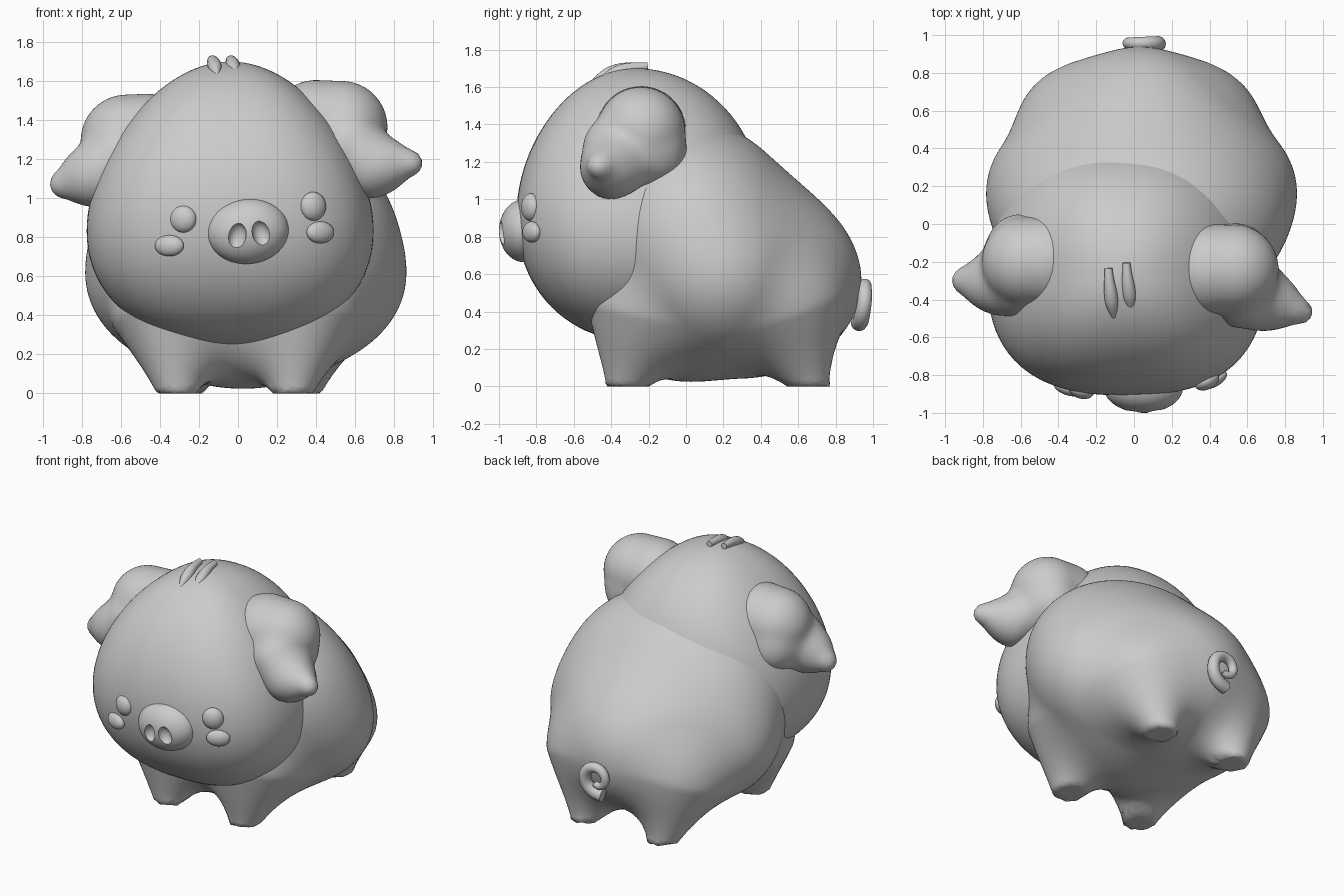
import bpy, bmesh, math
from mathutils import Vector, Matrix

if "Cube" in bpy.data.objects:
    bpy.data.objects.remove(bpy.data.objects["Cube"])


def finish(name, bm):
    me = bpy.data.meshes.new(name)
    bm.to_mesh(me)
    bm.free()
    for p in me.polygons:
        p.use_smooth = True
    ob = bpy.data.objects.new(name, me)
    bpy.context.collection.objects.link(ob)
    return ob


def ellipsoid(name, c, r, yaw=0, roll=0, seg=32):
    bm = bmesh.new()
    bmesh.ops.create_uvsphere(bm, u_segments=seg, v_segments=seg // 2, radius=1)
    m = (Matrix.Translation(c) @ Matrix.Rotation(yaw, 4, 'Z')
         @ Matrix.Rotation(roll, 4, 'Y') @ Matrix.Diagonal((*r, 1)))
    bm.transform(m)
    return finish(name, bm)


# Distance functions for the smoothly blended parts
def egg(c, r):
    cx, cy, cz = c
    a, b, d = r

    def f(p):
        x, y, z = (p.x - cx) / a, (p.y - cy) / b, (p.z - cz) / d
        k0 = math.sqrt(x * x + y * y + z * z)
        k1 = math.sqrt((x / a) ** 2 + (y / b) ** 2 + (z / d) ** 2)
        return k0 * (k0 - 1) / max(k1, 1e-6)
    return f


def cone(a, ra, b, rb):
    a, b = Vector(a), Vector(b)
    ab = b - a
    l2 = ab.length_squared

    def f(p):
        t = min(1, max(0, (p - a).dot(ab) / l2))
        return (p - a - ab * t).length - ra - (rb - ra) * t
    return f


def blend(name, parts, centre, level, floor=False):
    """Shrink an icosphere onto the smooth union of (function, softness) parts."""
    c = Vector(centre)
    bm = bmesh.new()
    bmesh.ops.create_icosphere(bm, subdivisions=level, radius=1)
    for v in bm.verts:
        n = v.co.normalized()
        t = 1.3
        for _ in range(40):
            p = c + n * t
            d = parts[0][0](p)
            for f, k in parts[1:]:
                e = f(p)
                h = max(k - abs(d - e), 0) / k
                d = min(d, e) - h * h * k / 4
            if floor:
                d = max(d, -p.z)
            t -= d * 0.85
            if abs(d) < 0.0008:
                break
        v.co = c + n * max(t, 0.01)
    return finish(name, bm)


def tube(name, pts, radii):
    cu = bpy.data.curves.new(name, 'CURVE')
    cu.dimensions = '3D'
    cu.bevel_depth = 1
    cu.bevel_resolution = 5
    cu.use_fill_caps = True
    cu.resolution_u = 5
    s = cu.splines.new('NURBS')
    s.points.add(len(pts) - 1)
    for q, p, r in zip(s.points, pts, radii):
        q.co = (*p, 1)
        q.radius = r
    s.order_u = 3
    s.use_endpoint_u = True
    ob = bpy.data.objects.new(name, cu)
    bpy.context.collection.objects.link(ob)
    return ob


# Body with four stubby legs
legs = [(cone((x, y, 0.0), 0.1, (x * 1.12, hy, 0.4), 0.27), 0.2)
        for x, y, hy in ((-0.31, -0.33, -0.25), (0.28, -0.33, -0.25),
                         (-0.28, 0.67, 0.54), (0.32, 0.67, 0.54))]
blend("body", [(egg((0.04, 0.19, 0.58), (0.81, 0.53, 0.52)), 0),
               (egg((0.04, 0.02, 0.85), (0.74, 0.56, 0.57)), 0.26),
               (egg((0.03, 0.5, 0.56), (0.45, 0.43, 0.41)), 0.3),
               (egg((0.02, -0.02, 0.44), (0.6, 0.42, 0.41)), 0.1)] + legs,
      (0.04, 0.12, 0.5), 6, True)

# Head: a sphere narrowing towards the top, squarer towards the face
head = ellipsoid("head", (0, 0, 0), (0.745, 0.64, 0.73), seg=96)
for v in head.data.vertices:
    z = v.co.z + 0.97
    x, y = v.co.x / 0.745, v.co.y / 0.64
    r = math.hypot(x, y)
    if r > 1e-4:
        n = 2.55 if y < 0 else 2.25
        s = (abs(x / r) ** n + abs(y / r) ** n) ** (-1 / n)
        v.co.x *= s
        v.co.y *= s
    v.co.x = v.co.x * (1 - 0.27 * (z - 0.85)) - 0.04
    v.co.y = v.co.y * (1 - 0.12 * (z - 0.9) if y < 0 else 1.06) - 0.27
    v.co.z = z

# Floppy ears: root, front and rear flap, lower fold, tip
for side, root, base, front, rear, fold, tip in (
        ("right", (0.4, -0.24, 1.365), (0.53, -0.24, 1.365), (0.57, -0.37, 1.27),
         (0.54, -0.18, 1.25), (0.69, -0.4, 1.17), (0.885, -0.465, 1.18)),
        ("left", (-0.47, -0.2, 1.295), (-0.57, -0.2, 1.295), (-0.61, -0.31, 1.2),
         (-0.6, -0.13, 1.18), (-0.73, -0.31, 1.12), (-0.9, -0.3, 1.07))):
    blend("ear_" + side, [(cone(root, 0.24, base, 0.235), 0),
                          (cone(base, 0.2, front, 0.17), 0.04),
                          (cone(base, 0.19, rear, 0.17), 0.04),
                          (cone(rear, 0.16, fold, 0.135), 0.06),
                          (cone(front, 0.16, fold, 0.135), 0.06),
                          (cone(fold, 0.125, tip, 0.06), 0.12)],
          Vector(base).lerp(Vector(front), 0.6), 5)

# Snout with two nostril hollows
snout = ellipsoid("snout", (0.05, -0.865, 0.832), (0.21, 0.135, 0.168), roll=-0.1, seg=64)
cutters = []
for i, (x, z, tilt) in enumerate(((-0.005, 0.805, 0.2), (0.12, 0.818, -0.3))):
    cut = ellipsoid("nostril_cutter_%d" % i, (x, -1.0, z), (0.046, 0.05, 0.068), roll=tilt)
    cut.hide_render = True
    cutters.append(cut)
    mod = snout.modifiers.new("nostril", 'BOOLEAN')
    mod.operation = 'DIFFERENCE'
    mod.solver = 'EXACT'
    mod.object = cut
bpy.context.view_layer.objects.active = snout
snout.select_set(True)
for mod in list(snout.modifiers):
    bpy.ops.object.modifier_apply(modifier=mod.name)
for cut in cutters:
    bpy.data.objects.remove(cut)
bpy.ops.object.shade_smooth_by_angle(angle=math.radians(40))

# Eyes and cheeks
ellipsoid("eye_left", (-0.28, -0.878, 0.893), (0.07, 0.046, 0.07), -0.3)
ellipsoid("eye_right", (0.385, -0.83, 0.958), (0.07, 0.046, 0.074), 0.45)
ellipsoid("cheek_left", (-0.352, -0.868, 0.757), (0.078, 0.038, 0.054), -0.35)
ellipsoid("cheek_right", (0.422, -0.825, 0.825), (0.078, 0.038, 0.056), 0.5)

# Tuft of two hairs
for name, x, y in (("hair_left", -0.135, 0.0), ("hair_right", -0.04, 0.03)):
    tube(name, [(x + 0.03, y - 0.51, 1.625), (x + 0.02, y - 0.44, 1.66),
                (x + 0.012, y - 0.37, 1.69), (x + 0.003, y - 0.3, 1.708),
                (x, y - 0.235, 1.711)], (0.003, 0.035, 0.036, 0.026, 0.02))

# Curly tail
pts, radii = [], []
for i in range(19):
    t = i / 18
    a = math.radians(-80 - 400 * t)
    r = 0.122 - 0.085 * t
    pts.append((0.03 - r * math.cos(a), 0.925 + 0.032 * min(1, t * 4), 0.46 + r * math.sin(a)))
    radii.append(0.045 - 0.024 * t)
tube("tail", pts, radii)
